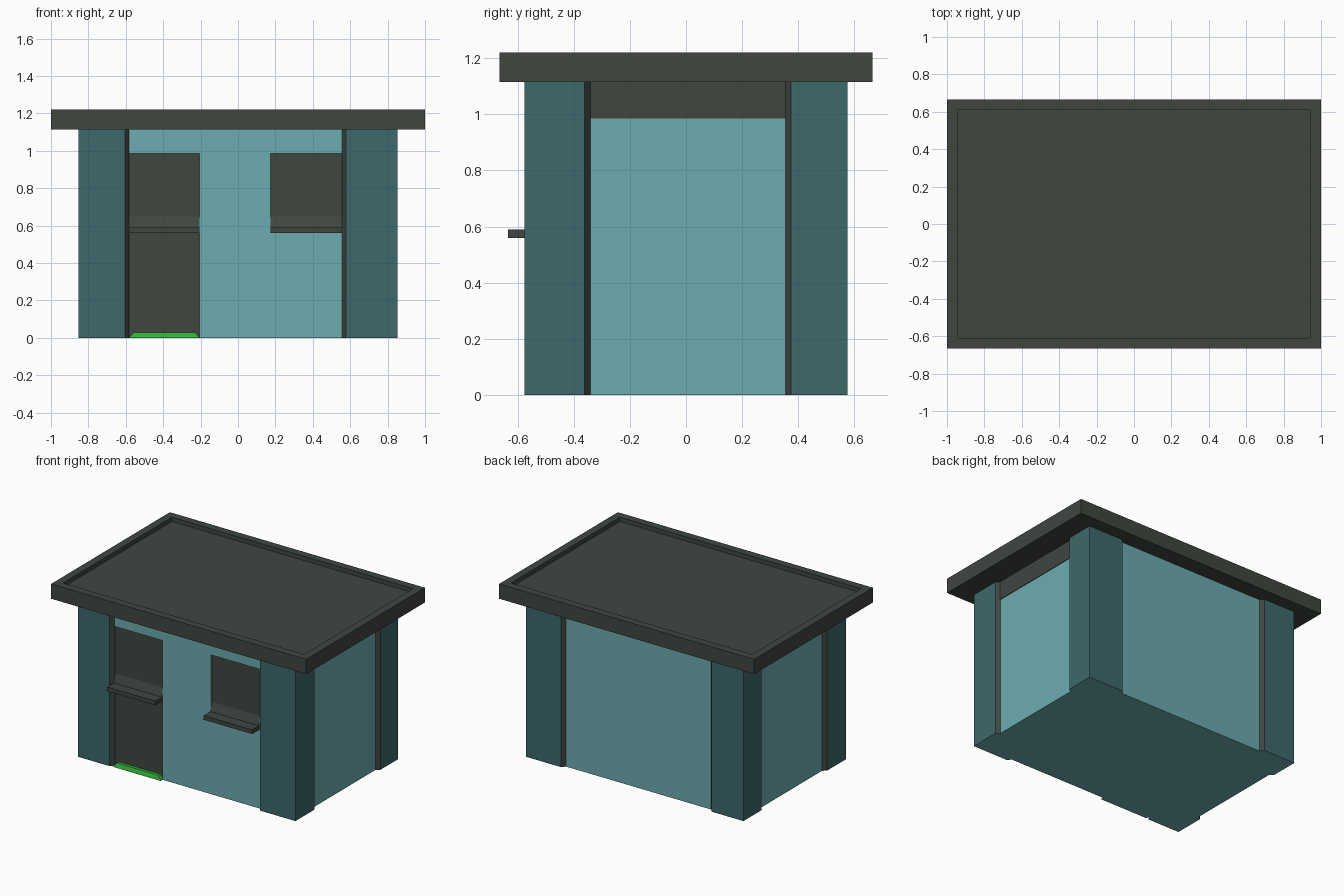
import bpy, bmesh

if "Cube" in bpy.data.objects:
    bpy.data.objects.remove(bpy.data.objects["Cube"])

def material(name, rgb):
    m = bpy.data.materials.new(name)
    m.diffuse_color = (*rgb, 1)
    m.use_nodes = True
    m.node_tree.nodes["Principled BSDF"].inputs["Base Color"].default_value = m.diffuse_color
    return m

WALL = material("light teal", (0.153, 0.415, 0.435))
PILLAR = material("dark teal", (0.048, 0.138, 0.148))
DARK = material("charcoal", (0.050, 0.061, 0.051))
GREEN = material("green", (0.035, 0.43, 0.04))

def make_object(name, bm, *mats):
    bmesh.ops.recalc_face_normals(bm, faces=bm.faces)
    me = bpy.data.meshes.new(name)
    bm.to_mesh(me)
    bm.free()
    for m in mats:
        me.materials.append(m)
    ob = bpy.data.objects.new(name, me)
    bpy.context.collection.objects.link(ob)
    return ob

def prism(points, offset):
    """Extrude a flat outline of 3D points along an offset."""
    bm = bmesh.new()
    f = bm.faces.new([bm.verts.new(p) for p in points])
    new = bmesh.ops.extrude_face_region(bm, geom=[f])["geom"]
    bmesh.ops.translate(bm, vec=offset, verts=[v for v in new if isinstance(v, bmesh.types.BMVert)])
    # the source face stays as the closing cap
    return bm

def box_bm(x0, x1, y0, y1, z0, z1):
    return prism([(x0, y0, z0), (x1, y0, z0), (x1, y1, z0), (x0, y1, z0)], (0, 0, z1 - z0))

# Body: one plan outline with thick corners and recessed walls
X, Y, S = 0.853, 0.575, 0.025
H = 1.115
plan = [(-X, -Y), (-0.604, -Y), (-0.583, -Y + S), (0.556, -Y + S), (0.577, -Y),
        (X, -Y), (X, -0.361), (X - S, -0.341), (X - S, 0.355), (X, 0.375),
        (X, Y), (0.577, Y), (0.556, Y - S), (-0.583, Y - S), (-0.604, Y),
        (-X, Y), (-X, 0.375), (-X + S, 0.355), (-X + S, -0.341), (-X, -0.361)]
body = make_object("walls_and_corners", prism([(x, y, 0) for x, y in plan], (0, 0, H)),
                   WALL, PILLAR, DARK)

# Shallow door and window recesses
PANE = -0.54
cuts = {"door": (-0.582, -0.205, -0.1), "window": (0.175, 0.555, 0.565)}
for name, (x0, x1, z0) in cuts.items():
    cutter = make_object(name + "_cutter", box_bm(x0, x1, -0.8, PANE, z0, 0.987))
    cutter.hide_render = True
    mod = body.modifiers.new(name, 'BOOLEAN')
    mod.operation = 'DIFFERENCE'
    mod.solver = 'EXACT'
    mod.object = cutter
    bpy.context.view_layer.objects.active = body
    bpy.ops.object.modifier_apply(modifier=mod.name)
    bpy.data.objects.remove(cutter)

# Colour body faces by direction and depth
for p in body.data.polygons:
    n, c = p.normal, p.center
    if abs(n.x) > 0.2 and abs(n.y) > 0.2:
        p.material_index = 2              # slanted trims
    elif n.y < -0.9 and c.y > -0.545:
        p.material_index = 2              # door and window panes
    elif (abs(n.x) > 0.9 and abs(c.x) > 0.84) or (abs(n.y) > 0.9 and abs(c.y) > 0.565):
        p.material_index = 1              # corners
    else:
        p.material_index = 0              # walls and underside

# Counters with a steep sill behind
counter = [(-0.635, 0.56), (-0.635, 0.59), (-0.56, 0.59), (PANE, 0.65), (PANE, 0.56)]
for name, (x0, x1, _) in cuts.items():
    make_object(name + "_counter", prism([(x0, y, z) for y, z in counter], (x1 - x0, 0, 0)), DARK)

# Green door step with sloped sides
bm = box_bm(-0.582, -0.205, -0.572, PANE, 0, 0.03)
for v in bm.verts:
    if v.co.z > 0.01:
        v.co.x += 0.025 if v.co.x < -0.4 else -0.025
        if v.co.y < -0.55:
            v.co.y += 0.01
step = make_object("door_step", bm, GREEN, WALL)
for p in step.data.polygons:
    p.material_index = 1 if p.normal.z < -0.9 else 0

# Dark bands at the top of the side walls
for side, s in (("right", 1), ("left", -1)):
    x = s * (X - S)
    make_object(side + "_band", box_bm(min(x, x + s * .004), max(x, x + s * .004),
                                       -0.341, 0.355, 0.985, H), DARK)

# Flat roof with a raised rim
bm = box_bm(-1, 1, -0.665, 0.665, H, 1.22)
bmesh.ops.recalc_face_normals(bm, faces=bm.faces)
top = max(bm.faces, key=lambda f: f.calc_center_median().z)
bmesh.ops.inset_region(bm, faces=[top], thickness=0.055, use_even_offset=True)
new = bmesh.ops.extrude_face_region(bm, geom=[top])["geom"]
bmesh.ops.translate(bm, vec=(0, 0, -0.03), verts=[v for v in new if isinstance(v, bmesh.types.BMVert)])
if top.is_valid:
    bmesh.ops.delete(bm, geom=[top], context='FACES_ONLY')
make_object("roof", bm, DARK)
